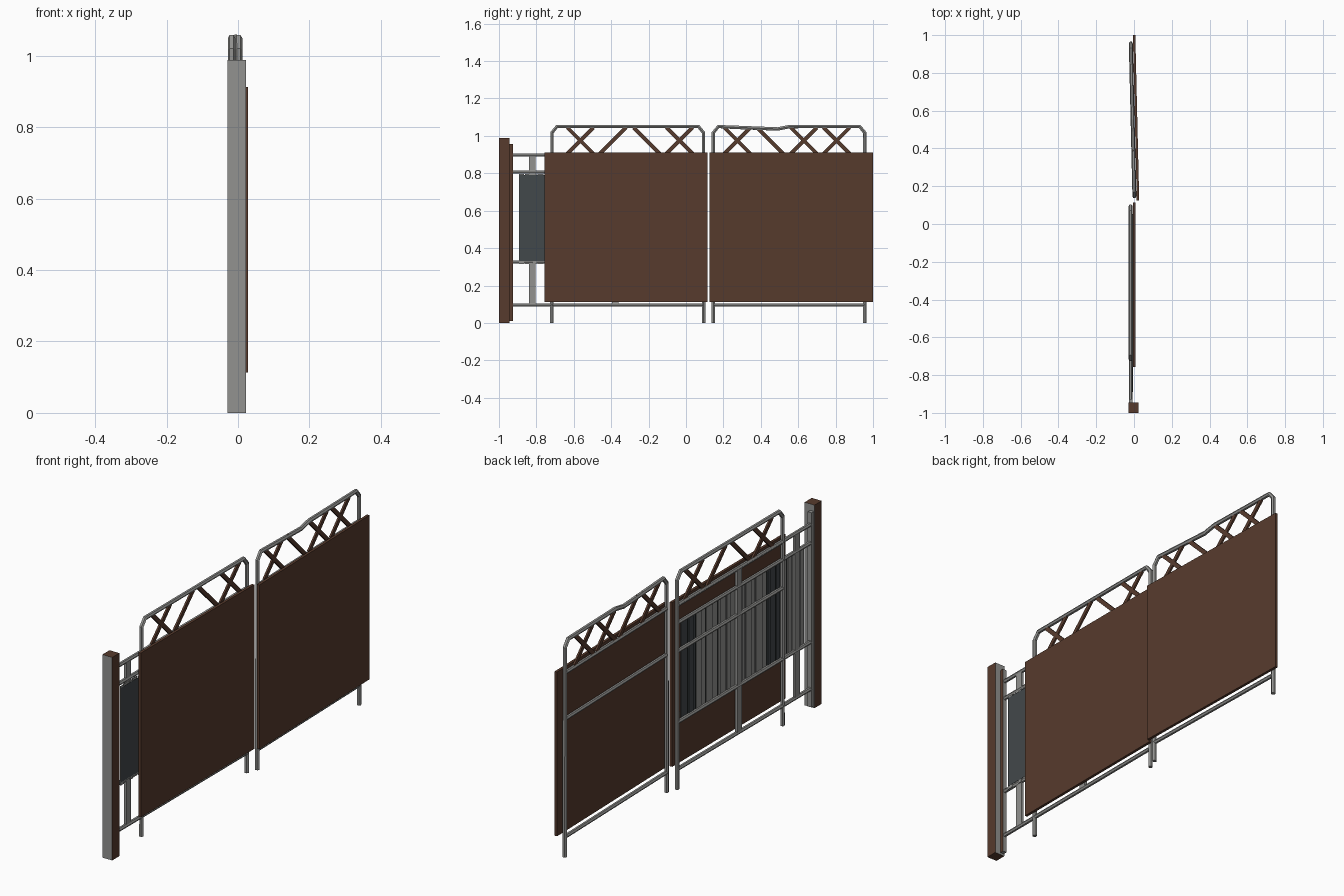
import bpy, bmesh, math
from mathutils import Vector, Matrix

if "Cube" in bpy.data.objects:
    bpy.data.objects.remove(bpy.data.objects["Cube"])


def mat(name, rgb):
    m = bpy.data.materials.new(name)
    m.diffuse_color = (*rgb, 1)
    m.use_nodes = True
    m.node_tree.nodes["Principled BSDF"].inputs["Base Color"].default_value = m.diffuse_color
    return m


GREY = mat("metal grey", (0.29, 0.29, 0.28))
BROWN = mat("rust brown", (0.095, 0.043, 0.026))
SLATE = mat("dark slate", (0.055, 0.065, 0.07))


def link(name, me, mats):
    for m in mats:
        me.materials.append(m)
    ob = bpy.data.objects.new(name, me)
    bpy.context.scene.collection.objects.link(ob)
    return ob


def flat(p):
    return Vector(p)


def swung(p):
    # right hand panel stands slightly ajar: its inner edge is pushed to +x
    return Vector((p[0] + (1.0 - p[1]) * 0.0235, p[1], p[2]))


def box(name, lo, hi, mats, warp=flat):
    bm = bmesh.new()
    bmesh.ops.create_cube(bm, size=1)
    for v in bm.verts:
        v.co = warp([lo[i] + (v.co[i] + 0.5) * (hi[i] - lo[i]) for i in range(3)])
    me = bpy.data.meshes.new(name)
    bm.to_mesh(me)
    bm.free()
    return link(name, me, mats)


def tube(name, pts, r=0.0105, warp=flat, m=GREY):
    cu = bpy.data.curves.new(name, 'CURVE')
    cu.dimensions = '3D'
    cu.bevel_depth = r
    cu.bevel_resolution = 1
    cu.use_fill_caps = True
    sp = cu.splines.new('POLY')
    sp.points.add(len(pts) - 1)
    sp.use_smooth = False
    for p, q in zip(sp.points, pts):
        p.co = (*warp(q), 1)
    tmp = bpy.data.objects.new(name, cu)
    me = bpy.data.meshes.new_from_object(tmp)
    bpy.data.objects.remove(tmp)
    me.materials.clear()
    for f in me.polygons:
        f.material_index = 0
    return link(name, me, [m])


def brace(name, y0, z0, y1, z1, warp):
    # flat diagonal strip
    a, b = Vector((0, y0, z0)), Vector((0, y1, z1))
    d = (b - a).normalized()
    n = Vector((0, -d.z, d.y)) * 0.010
    bm = bmesh.new()
    bmesh.ops.create_cube(bm, size=1)
    for v in bm.verts:
        c = a.lerp(b, v.co.z + 0.5) + n * (v.co.y * 2)
        c.x = TX + v.co.x * 0.009
        v.co = warp(c)
    bmesh.ops.recalc_face_normals(bm, faces=bm.faces)
    me = bpy.data.meshes.new(name)
    bm.to_mesh(me)
    bm.free()
    link(name, me, [BROWN])


TX = -0.018


def panel(side, ya, yb, board, braces, dip, warp):
    # hoop of bent tube, feet to top bar
    top = [(TX, ya, 0), (TX, ya, 1.017), (TX, ya + 0.027, 1.05)]
    top += [(TX, y, z) for y, z in dip]
    top += [(TX, yb - 0.027, 1.05), (TX, yb, 1.017), (TX, yb, 0)]
    tube(side + "_hoop", top, warp=warp)
    # cross rails
    for z in (0.097, 0.67, 0.895):
        tube(side + "_rail", [(TX, ya, z), (TX, yb, z)], 0.0095, warp)
    # rusty sheet
    box(side + "_sheet", (-0.006, board[0], 0.113), (0.007, board[1], 0.912), [BROWN], warp)
    # lattice: centre, which diagonals
    for c, kind in braces:
        if '/' in kind:
            brace(side + "_brace", c - 0.075, 0.90, c + 0.07, 1.045, warp)
        if '\\' in kind:
            brace(side + "_brace", c + 0.075, 0.90, c - 0.07, 1.045, warp)


panel("left", -0.717, 0.094, (-0.757, 0.115),
      [(-0.565, '/\\'), (-0.39, '/'), (-0.21, '\\'), (-0.035, '/\\')], [], flat)
panel("right", 0.146, 0.956, (0.125, 1.0),
      [(0.275, '/\\'), (0.45, '\\'), (0.63, '/\\'), (0.805, '/\\')],
      [(0.26, 1.046), (0.49, 1.037), (0.555, 1.05)], swung)

# gate behind the left sheet: rails and flat uprights
for z in (0.897, 0.808, 0.325, 0.097):
    tube("gate_rail", [(TX, -0.935, z), (TX, 0.094, z)], 0.0095)
for y in (-0.822, -0.378):
    box("gate_upright", (-0.025, y - 0.018, 0.1), (-0.012, y + 0.018, 0.9), [GREY])

# ribbed slats, alternating depth
y, i = -0.893, 0
widths = (0.028, 0.04, 0.018, 0.034, 0.05)
while y < 0.04:
    w = widths[i % 5]
    x = -0.012 if i % 2 else -0.008
    dark = -0.72 < y < -0.62 or -0.06 < y < 0.03
    box("gate_slat", (x - 0.003, y, 0.315), (x + 0.001, y + w, 0.797),
        [SLATE if dark else GREY])
    y += w + 0.004
    i += 1
# backing strip closing the gaps between slats
box("slat_backing", (-0.0075, -0.89, 0.33), (-0.0065, y - 0.004, 0.79), [SLATE])

# end post: brown on the broad sides and top, grey on the narrow faces
post = box("end_post", (-0.03, -1.0, 0), (0.023, -0.945, 0.988), [BROWN, GREY])
for f in post.data.polygons:
    f.material_index = 1 if abs(f.normal.y) > 0.5 else 0

# hinge stile beside the post, rusted on its outer side
stile = box("hinge_stile", (-0.027, -0.945, 0.01), (-0.007, -0.926, 0.957), [BROWN, GREY])
for f in stile.data.polygons:
    f.material_index = 0 if f.normal.x > 0.5 else 1
